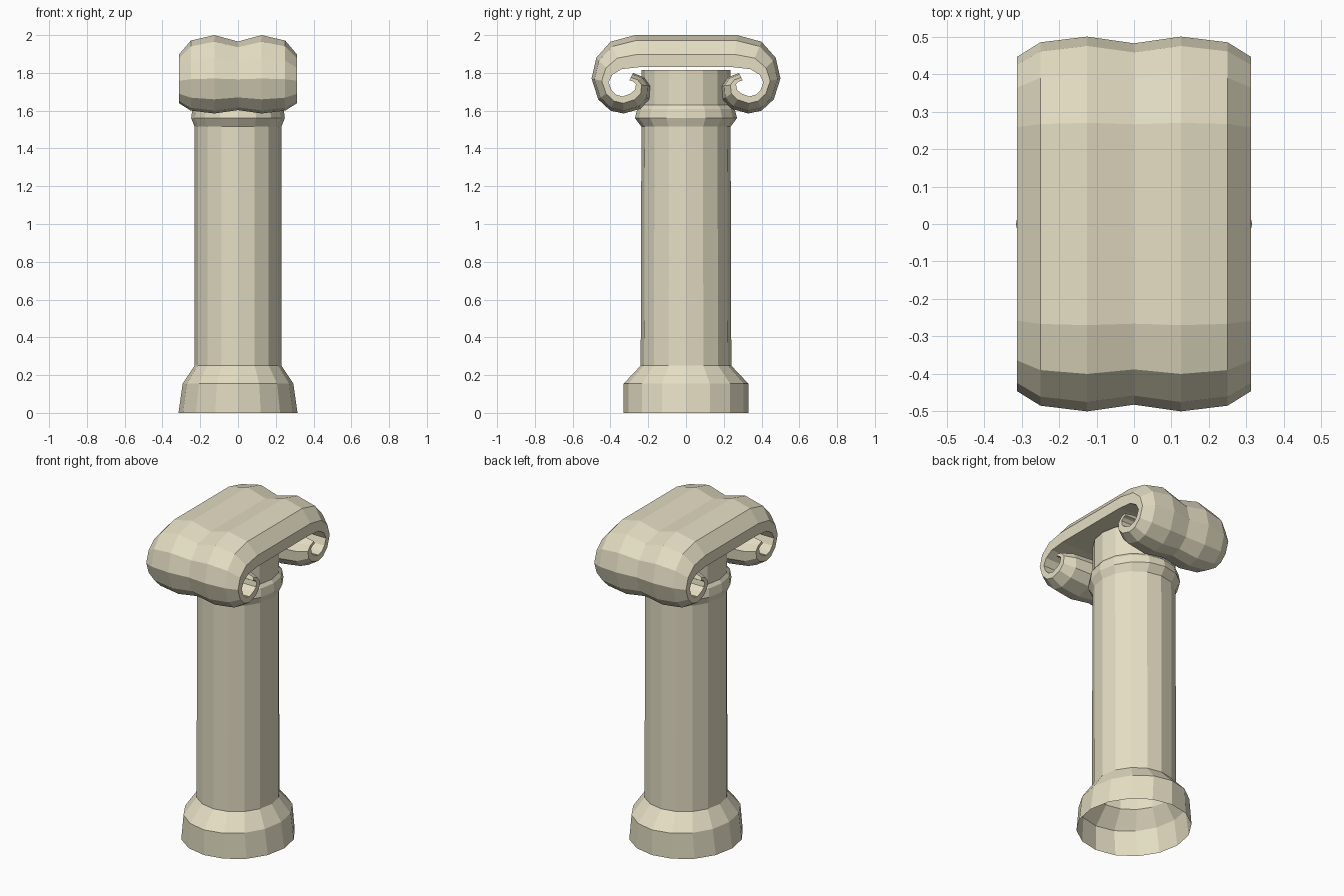
import bpy, math

if "Cube" in bpy.data.objects:
    bpy.data.objects.remove(bpy.data.objects["Cube"])


def make_mesh(name, verts, faces):
    mesh = bpy.data.meshes.new(name)
    mesh.from_pydata(verts, [], faces)
    ob = bpy.data.objects.new(name, mesh)
    bpy.context.collection.objects.link(ob)
    ob.data.materials.append(stone)
    return ob


def skin(rows, closing=()):
    """Bridge equal-length closed loops of points."""
    n = len(rows[0])
    verts = [p for r in rows for p in r]
    faces = [(i * n + j, i * n + (j + 1) % n, (i + 1) * n + (j + 1) % n, (i + 1) * n + j)
             for i in range(len(rows) - 1) for j in range(n)]
    return verts, faces + list(closing)


stone = bpy.data.materials.new("stone")
stone.diffuse_color = (0.78, 0.73, 0.55, 1)
stone.use_nodes = True
stone.node_tree.nodes["Principled BSDF"].inputs["Base Color"].default_value = stone.diffuse_color

# Shaft with flared base and neck ring, open at the bottom: (x radius, y radius, z)
SIDES = 16
profile = [(.315, .33, 0), (.293, .33, .155), (.23, .24, .25), (.23, .236, 1.515),
           (.248, .27, 1.56), (.242, .258, 1.61), (.228, .236, 1.63), (.228, .236, 1.815)]
rings = [[(rx * math.cos(2 * math.pi * k / SIDES), ry * math.sin(2 * math.pi * k / SIDES), z)
          for k in range(SIDES)] for rx, ry, z in profile]
make_mesh("column_shaft", *skin(rings))

# Scroll capital: outer and inner spiral points (y, z), one half
half = [((.27, 2.0), (.25, 1.83)), ((.40, 1.965), (.34, 1.82)),
        ((.475, 1.88), (.39, 1.79)), ((.50, 1.77), (.41, 1.75)),
        ((.465, 1.66), (.395, 1.71)), ((.40, 1.60), (.37, 1.685)),
        ((.33, 1.585), (.335, 1.675)), ((.24, 1.61), (.295, 1.69)),
        ((.195, 1.66), (.27, 1.71)), ((.19, 1.73), (.265, 1.74)),
        ((.22, 1.775), (.28, 1.755)), ((.28, 1.80), (.30, 1.76))]
mirrored = [tuple((-y, z) for y, z in pair) for pair in reversed(half)]
# Cross-section: (x, depth fraction from outer to inner line)
section = [(-.312, 1), (-.312, .6), (-.25, .17), (-.125, 0), (0, .2),
           (.125, 0), (.25, .17), (.312, .6), (.312, 1)]
rows = [[(x, o[0] + (i[0] - o[0]) * f, o[1] + (i[1] - o[1]) * f) for x, f in section]
        for o, i in mirrored + half]
n, last = len(section), len(rows) - 1
caps = [tuple(range(n)), tuple(reversed(range(last * n, last * n + n)))]
make_mesh("scroll_capital", *skin(rows, caps))
for ob in bpy.context.collection.objects:
    bpy.context.view_layer.objects.active = ob
    bpy.ops.object.mode_set(mode='EDIT')
    bpy.ops.mesh.select_all(action='SELECT')
    bpy.ops.mesh.normals_make_consistent(inside=False)
    bpy.ops.object.mode_set(mode='OBJECT')
